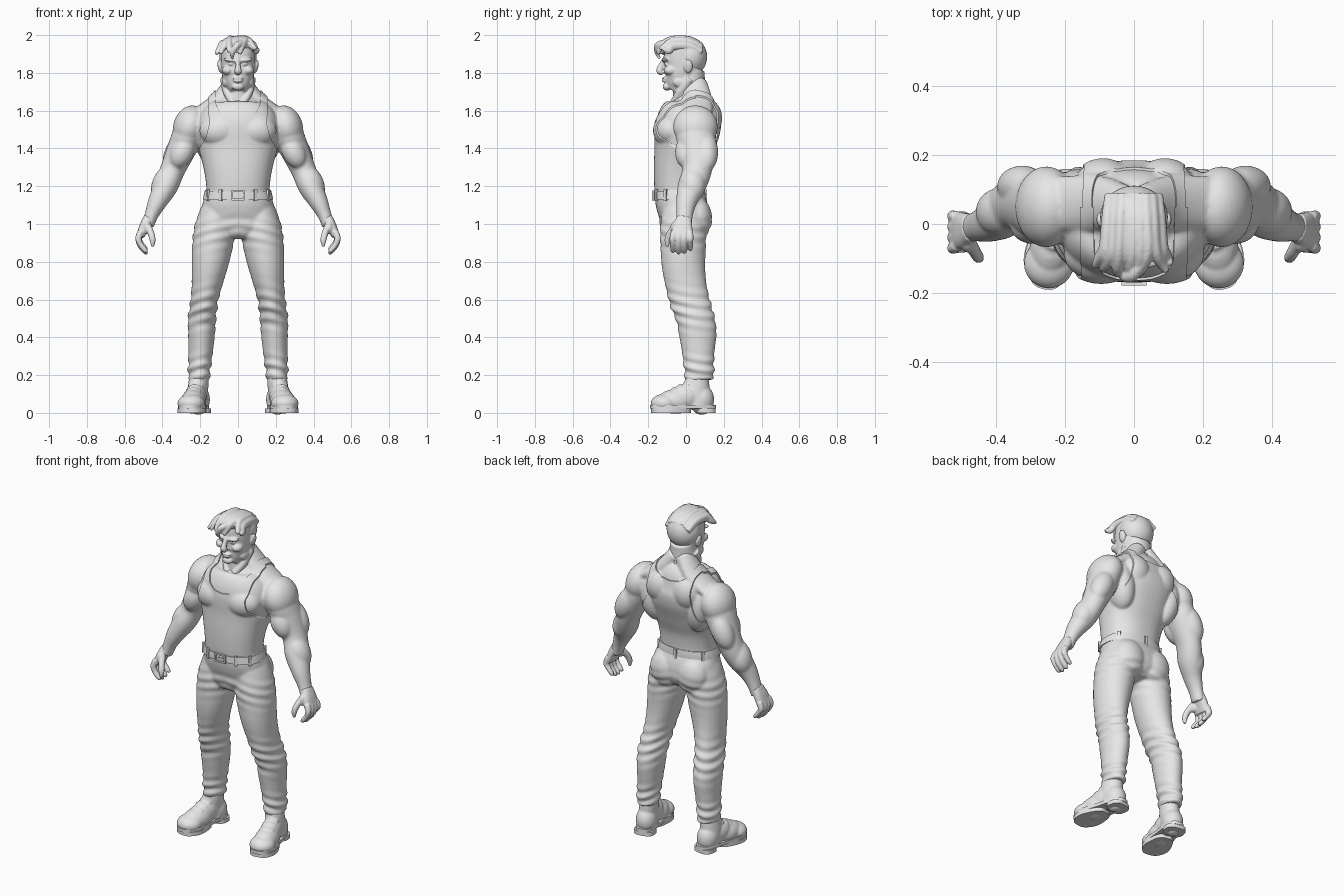
import bpy, bmesh, math, random
from mathutils import Vector, Matrix

random.seed(4)
cube = bpy.data.objects.get("Cube")
if cube:
    bpy.data.objects.remove(cube, do_unlink=True)

clay = bpy.data.materials.new("clay grey")
clay.use_nodes = True
clay.diffuse_color = (0.8, 0.8, 0.8, 1)
for node in clay.node_tree.nodes:
    if node.type == 'BSDF_PRINCIPLED':
        node.inputs["Base Color"].default_value = clay.diffuse_color


def spline(secs, steps=5):
    """Catmull-Rom interpolation of section tuples."""
    out = []
    for i in range(len(secs) - 1):
        a, b, c, d = (secs[min(max(i + k, 0), len(secs) - 1)] for k in (-1, 0, 1, 2))
        for s in range(steps):
            t = s / steps
            out.append([q + t / 2 * (r - p + t * (2*p - 5*q + 4*r - s3 + t * (3*(q - r) + s3 - p)))
                        for p, q, r, s3 in zip(a, b, c, d)])
    return out + [list(secs[-1])]


def tube(bm, secs, power=2.0, ref=(0, 1, 0), n=32):
    """Loft of (x, y, z, side radius, radius along ref) sections."""
    pts, rings = spline(secs), []
    for i, p in enumerate(pts):
        ahead, behind = pts[min(i + 1, len(pts) - 1)], pts[max(i - 1, 0)]
        t = (Vector(ahead[:3]) - Vector(behind[:3])).normalized()
        b = Vector(ref)
        b = (b - t * b.dot(t)).normalized()
        a = b.cross(t)
        ring = []
        for k in range(n):
            u, v = math.cos(math.tau * k / n), math.sin(math.tau * k / n)
            u = math.copysign(abs(u) ** (2 / power), u)
            v = math.copysign(abs(v) ** (2 / power), v)
            ring.append(bm.verts.new(Vector(p[:3]) + a * u * p[3] + b * v * p[4]))
        rings.append(ring)
    for r, s in zip(rings, rings[1:]):
        for k in range(n):
            bm.faces.new((r[k], r[(k + 1) % n], s[(k + 1) % n], s[k]))
    bm.faces.new(rings[0])
    bm.faces.new(rings[-1])


def blob(bm, centre, radii, tilt=0):
    m = Matrix.Translation(centre) @ Matrix.Rotation(tilt, 4, 'Y') @ Matrix.Diagonal((*radii, 1))
    bmesh.ops.create_uvsphere(bm, u_segments=28, v_segments=18, radius=1, matrix=m)


def box(bm, centre, size, turn=0):
    m = Matrix.Translation(centre) @ Matrix.Rotation(turn, 4, 'Z') @ Matrix.Diagonal((*size, 1))
    bmesh.ops.create_cube(bm, size=1, matrix=m)


def prism(bm, outline, vector):
    face = bm.faces.new([bm.verts.new(p) for p in outline])
    new = bmesh.ops.extrude_face_region(bm, geom=[face], use_keep_orig=True)["geom"]
    bmesh.ops.translate(bm, verts=[g for g in new if isinstance(g, bmesh.types.BMVert)], vec=vector)


def mirror(bm):
    new = bmesh.ops.duplicate(bm, geom=bm.verts[:] + bm.edges[:] + bm.faces[:])["geom"]
    for v in new:
        if isinstance(v, bmesh.types.BMVert):
            v.co.x = -v.co.x


def make(name, bm):
    bmesh.ops.recalc_face_normals(bm, faces=bm.faces[:])
    mesh = bpy.data.meshes.new(name)
    bm.to_mesh(mesh)
    bm.free()
    ob = bpy.data.objects.new(name, mesh)
    bpy.context.collection.objects.link(ob)
    return ob


def bake(ob, angle=50):
    """Apply the modifiers, then smooth shade and colour."""
    bpy.context.view_layer.update()
    graph = bpy.context.evaluated_depsgraph_get()
    mesh = bpy.data.meshes.new_from_object(ob.evaluated_get(graph))
    ob.modifiers.clear()
    ob.data = mesh
    mesh.materials.clear()
    mesh.materials.append(clay)
    mesh.shade_smooth()
    mesh.set_sharp_from_angle(angle=math.radians(angle))
    return ob


def fuse(ob, voxel, rounds=4):
    """Merge overlapping volumes into one smooth surface."""
    m = ob.modifiers.new("merge", 'REMESH')
    m.mode, m.voxel_size = 'VOXEL', voxel
    s = ob.modifiers.new("soften", 'SMOOTH')
    s.factor, s.iterations = 0.5, rounds
    return bake(ob, 80)


# torso muscles, shared by the skin and the shirt
def torso(bm):
    blob(bm, (.095, -.085, 1.495), (.11, .083, .085))
    blob(bm, (.165, .07, 1.47), (.07, .09, .15), .2)
    blob(bm, (.09, .1, 1.56), (.09, .085, .1))
    tube(bm, [(.02, .05, 1.75, .05, .06), (.1, .06, 1.655, .045, .08), (.21, .06, 1.585, .035, .08)])
    mirror(bm)
    tube(bm, [(0, -.03, 1.1, .16, .12), (0, -.035, 1.2, .161, .126), (0, -.03, 1.3, .176, .134),
              (0, -.012, 1.4, .202, .15), (0, .005, 1.5, .22, .168), (0, .022, 1.58, .2, .16),
              (0, .035, 1.64, .14, .122), (0, .03, 1.69, .08, .085)], 2.3, n=48)


# bare upper body with arms
bm = bmesh.new()
blob(bm, (.255, .05, 1.515), (.088, .118, .115), -.3)
blob(bm, (.295, .0, 1.38), (.06, .058, .09), -.45)
blob(bm, (.325, .11, 1.38), (.062, .06, .11), -.45)
blob(bm, (.39, .035, 1.215), (.064, .07, .1), -.4)
tube(bm, [(.2, .05, 1.56, .065, .09), (.26, .05, 1.48, .08, .105), (.292, .06, 1.41, .078, .098),
          (.345, .06, 1.29, .066, .078), (.382, .03, 1.2, .064, .074), (.425, .003, 1.12, .051, .056),
          (.457, -.007, 1.05, .037, .044), (.478, -.012, .99, .032, .042)])
mirror(bm)
torso(bm)
fuse(make("arms_and_torso", bm), .008)

# sleeveless shirt: the torso pushed out and trimmed to neckline and armholes
FRONT = [(0, 1.545), (.05, 1.552), (.09, 1.58), (.115, 1.63), (.122, 1.8), (.156, 1.8), (.157, 1.6),
         (.152, 1.53), (.17, 1.46), (.205, 1.4), (.32, 1.36), (.32, 1.14)]
BACK = [(0, 1.625), (.06, 1.632), (.1, 1.655), (.122, 1.7), (.122, 1.8), (.156, 1.8), (.145, 1.6),
        (.15, 1.5), (.19, 1.42), (.32, 1.36), (.32, 1.14)]
for name, half, start, depth in (("shirt_front", FRONT, -.4, .45), ("shirt_back", BACK, .05, .4)):
    bm = bmesh.new()
    torso(bm)
    shirt = fuse(make(name, bm), .008)
    bm = bmesh.new()
    outline = half + [(-x, z) for x, z in reversed(half) if x]
    prism(bm, [(x, start, z) for x, z in outline], (0, depth, 0))
    cutter = make("shirt_cutter", bm)
    cutter.hide_render = True
    d = shirt.modifiers.new("thickness", 'DISPLACE')
    d.strength, d.mid_level = .007, 0
    b = shirt.modifiers.new("trim", 'BOOLEAN')
    b.operation, b.solver, b.object = 'INTERSECT', 'EXACT', cutter
    bake(shirt)
    bpy.data.objects.remove(cutter, do_unlink=True)

# hands with curled fingers
bm = bmesh.new()
tube(bm, [(.472, -.01, 1.03, .03, .04), (.497, -.018, .985, .026, .052), (.517, -.022, .935, .022, .056)], 2.5)
blob(bm, (.483, -.055, .98), (.022, .028, .035))
for i in range(4):
    y, drop = -.07 + .031 * i, (.008, 0, .004, .018)[i]
    tube(bm, [(.515, y * .9, .96, .017, .017), (.527, y, .925, .017, .017),
              (.517, y, .885 + drop, .015, .015), (.49, y, .852 + drop, .013, .013),
              (.478, y, .848 + drop, .007, .007)], n=16)
tube(bm, [(.483, -.045, 1.0, .02, .02), (.462, -.082, .955, .018, .018),
          (.452, -.098, .915, .016, .016), (.452, -.098, .88, .008, .008)], n=16)
mirror(bm)
fuse(make("hands", bm), .005, 3)

# head, face and neck
bm = bmesh.new()
blob(bm, (.038, -.108, 1.868), (.04, .02, .011), -.12)
blob(bm, (.036, -.104, 1.846), (.017, .012, .008))
blob(bm, (.055, -.082, 1.813), (.03, .036, .025))
blob(bm, (.066, -.025, 1.752), (.02, .045, .03))
blob(bm, (.096, .012, 1.835), (.012, .024, .036), .15)
tube(bm, [(.075, .02, 1.77, .02, .025), (.06, -.03, 1.7, .02, .022), (.02, -.07, 1.63, .02, .022)])
mirror(bm)
tube(bm, [(0, .03, 1.58, .09, .1), (0, .02, 1.68, .083, .09), (0, .02, 1.75, .08, .082),
          (0, .03, 1.82, .075, .07)])
tube(bm, [(0, -.07, 1.705, .04, .042), (0, -.052, 1.73, .062, .066), (0, -.03, 1.77, .08, .09),
          (0, -.014, 1.83, .089, .099), (0, -.01, 1.89, .092, .106), (0, -.005, 1.94, .088, .1),
          (0, 0, 1.975, .055, .065)], 2.25)
tube(bm, [(0, -.108, 1.88, .012, .014), (0, -.132, 1.835, .013, .016), (0, -.14, 1.81, .02, .017),
          (0, -.122, 1.797, .014, .012)], n=20)
for z, width in ((1.771, .03), (1.757, .025)):
    blob(bm, (0, -.114, z), (width, .014, .007))
blob(bm, (0, -.1, 1.727), (.032, .024, .021))
fuse(make("head", bm), .005, 3)

# short hair with swept front locks
bm = bmesh.new()
blob(bm, (0, .02, 1.885), (.099, .092, .103))
blob(bm, (0, -.02, 1.945), (.093, .1, .045))
for i in range(9):
    x = -.085 + .021 * i
    arch = .03 * (x / .085) ** 2 + random.uniform(0, .012)
    tip = random.uniform(-.02, .02)
    tube(bm, [(x * .8, .085, 1.95 - arch, .015, .018), (x * .9, .02, 1.98 - arch, .022, .018),
              (x, -.07, 1.981 - arch, .024, .018), (x + tip, -.132 + arch, 1.955 - arch, .02, .016),
              (x + 2 * tip, -.158 + arch, 1.915 + tip, .008, .008)], ref=(1, 0, 0), n=16)
tube(bm, [(.03, -.1, 1.96, .02, .02), (-.005, -.15, 1.945, .018, .018),
          (-.03, -.152, 1.905, .013, .014), (-.028, -.138, 1.875, .006, .006)], ref=(1, 0, 0), n=16)
fuse(make("hair", bm), .005, 2)

# jeans
bm = bmesh.new()
blob(bm, (.088, .06, 1.03), (.1, .078, .11))
tube(bm, [(.112, -.015, 1.08, .085, .11), (.122, -.015, .98, .108, .122), (.136, -.015, .88, .107, .12),
          (.15, -.013, .78, .096, .115), (.165, .0, .68, .081, .108), (.179, .02, .59, .072, .105),
          (.19, .05, .5, .074, .1), (.193, .062, .42, .071, .1), (.197, .065, .33, .065, .087),
          (.204, .068, .25, .06, .08), (.207, .072, .175, .056, .077)])
mirror(bm)
tube(bm, [(0, -.035, 1.19, .166, .13), (0, -.03, 1.12, .184, .132), (0, -.008, 1.05, .2, .133),
          (0, -.01, .98, .18, .125), (0, -.005, .93, .1, .085)], 2.3, n=48)
tube(bm, [(.012, -.15, 1.14, .022, .014), (.01, -.14, 1.07, .02, .012), (0, -.12, .99, .012, .012)])
jeans = fuse(make("jeans", bm), .008)
# cloth folds at ankle, knee and hip
normals = [v.normal.copy() for v in jeans.data.vertices]
for v, normal in zip(jeans.data.vertices, normals):
    x, y, z = v.co
    amount = sum(a * math.exp(-((z - h) / w) ** 2)
                 for h, w, a in ((.23, .06, .006), (.55, .09, .005), (.95, .07, .003)))
    v.co += normal * amount * math.sin(110 * z + 18 * y + 25 * abs(x))

# belt, loops and buckle
bm = bmesh.new()
tube(bm, [(0, -.034, 1.13, .186, .137), (0, -.034, 1.15, .182, .137), (0, -.035, 1.178, .175, .135)], 2.3, n=64)
for deg in (30, 62, 118, 150, 215, 270, 325):
    c, s = math.cos(math.radians(deg)), -math.sin(math.radians(deg))
    p = [math.copysign(abs(q) ** (2 / 2.3), q) for q in (c, s)]
    box(bm, (p[0] * .181, -.034 + p[1] * .138, 1.152), (.012, .018, .06), math.atan2(s, c))
bake(make("belt", bm), 40)
bm = bmesh.new()
for dz in (-.022, .022):
    box(bm, (0, -.173, 1.152 + dz), (.07, .012, .009))
for dx in (-.032, .032):
    box(bm, (dx, -.173, 1.152), (.009, .012, .05))
box(bm, (.01, -.173, 1.152), (.045, .008, .006))
bake(make("buckle", bm), 30)

# boots, turned outwards
place = Matrix.Translation((.228, -.015, 0)) @ Matrix.Rotation(math.radians(11), 4, 'Z')


def sole_layer(bm, low, high, y0, y1, grow=0):
    def width(y):
        return .061 + grow + .016 * math.exp(-((y + .09) / .07) ** 2)
    mid, half, outline = (y0 + y1) / 2, (y1 - y0) / 2, []
    for k in range(40):
        c, s = math.cos(math.tau * k / 40), math.sin(math.tau * k / 40)
        y = mid + half * math.copysign(abs(s) ** .75, s)
        outline.append((width(y) * math.copysign(abs(c) ** .65, c), y, low))
    prism(bm, outline, (0, 0, high - low))


bm = bmesh.new()
sole_layer(bm, .022, .042, -.178, .175)
sole_layer(bm, 0, .024, -.17, .04)
sole_layer(bm, 0, .024, .07, .172)
bm.transform(place)
mirror(bm)
bake(make("boot_soles", bm), 40)

bm = bmesh.new()
blob(bm, (0, -.102, .05), (.073, .072, .05))
blob(bm, (0, -.04, .06), (.066, .1, .065))
blob(bm, (0, .02, .085), (.058, .09, .07))
blob(bm, (0, .1, .07), (.06, .066, .08))
tube(bm, [(0, .085, .03, .058, .07), (0, .075, .1, .054, .07), (-.005, .075, .16, .053, .066),
          (-.008, .08, .2, .05, .06)])
for k in range(4):
    y, z = -.085 + .032 * k, .108 + .016 * k
    tube(bm, [(-.038, y + .012, z - .012, .008, .008), (0, y, z + .004, .008, .008),
              (.038, y + .012, z - .012, .008, .008)], n=12)
bm.transform(place)
mirror(bm)
fuse(make("boots", bm), .006, 3)
